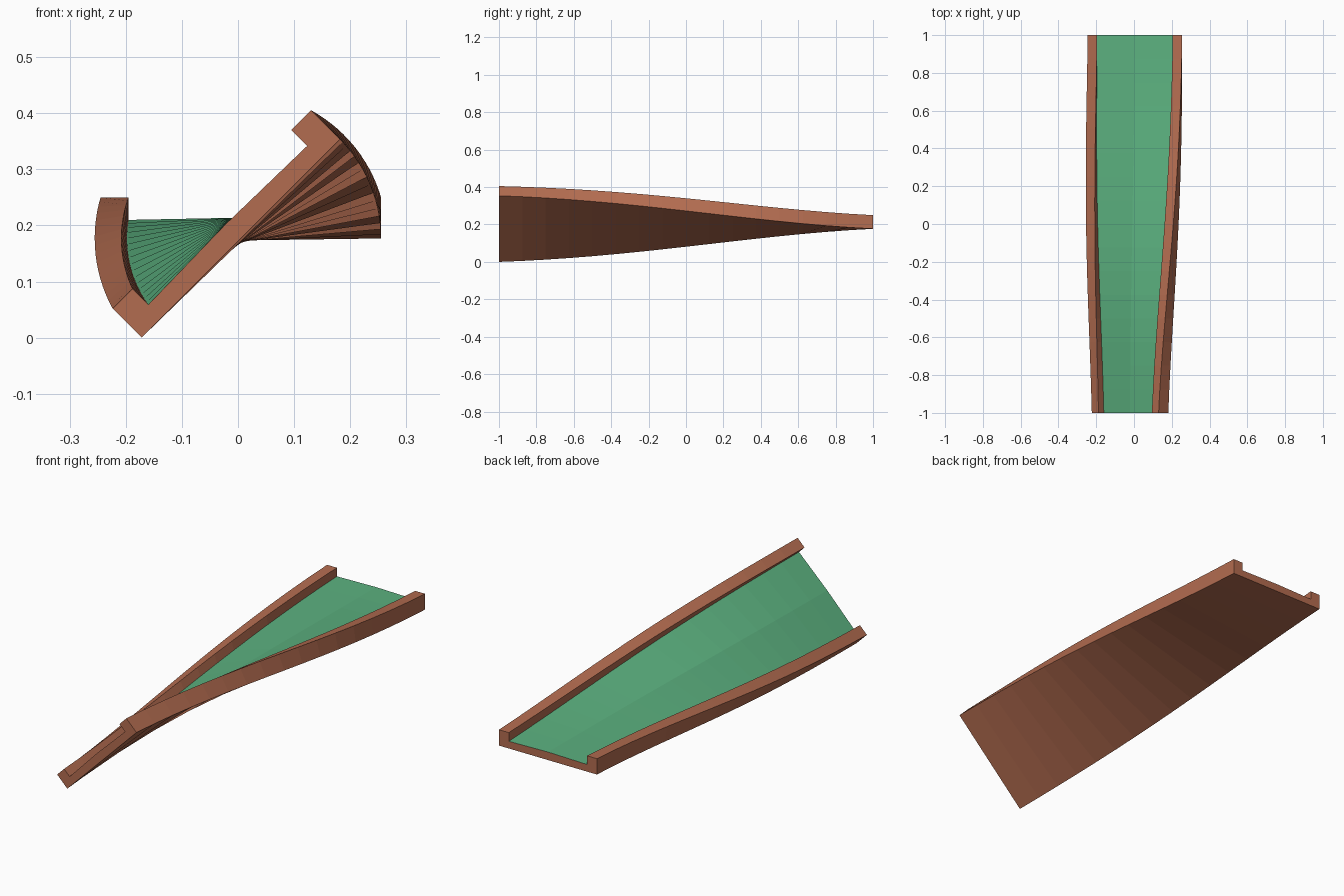
import bpy, bmesh, math

if "Cube" in bpy.data.objects:
    bpy.data.objects.remove(bpy.data.objects["Cube"])

W, INNER, H, FLOOR, CROWN = 0.25, 0.20, 0.073, 0.033, 0.004
SEGMENTS = 16
AXIS_X, AXIS_Z = 0.005, 0.1768


def material(name, rgb):
    m = bpy.data.materials.new(name)
    m.diffuse_color = (*rgb, 1)
    m.use_nodes = True
    m.node_tree.nodes["Principled BSDF"].inputs["Base Color"].default_value = m.diffuse_color
    return m


wood = material("brown wood", (0.45, 0.15, 0.08))
felt = material("green felt", (0.107, 0.445, 0.216))

# Channel cross-section, around the axis at the middle of its underside
section = [(-W, 0), (W, 0), (W, H), (INNER, H), (INNER, FLOOR),
           (0, FLOOR + CROWN), (-INNER, FLOOR), (-INNER, H), (-W, H)]
FELT_EDGES = (4, 5)

bm = bmesh.new()
rings = []
for i in range(SEGMENTS + 1):
    t = i / SEGMENTS
    # bank eases from 45 degrees at the front to level at the back
    s = 0.5 * t + 0.5 * t * t * (3 - 2 * t)
    a = math.radians(45) * (1 - s)
    c, n = math.cos(a), math.sin(a)
    rings.append([bm.verts.new((AXIS_X + u * c - v * n, 2 * t - 1,
                                AXIS_Z + u * n + v * c)) for u, v in section])

# Skin between the rings, with felt on the floor
count = len(section)
for r0, r1 in zip(rings, rings[1:]):
    for k in range(count):
        j = (k + 1) % count
        f = bm.faces.new((r0[k], r0[j], r1[j], r1[k]))
        f.material_index = 1 if k in FELT_EDGES else 0

# End caps
bm.faces.new(rings[0][::-1])
bm.faces.new(rings[-1])
bmesh.ops.recalc_face_normals(bm, faces=bm.faces)

mesh = bpy.data.meshes.new("twisted_channel")
bm.to_mesh(mesh)
bm.free()
mesh.materials.append(wood)
mesh.materials.append(felt)
bpy.context.collection.objects.link(bpy.data.objects.new("twisted_channel", mesh))
